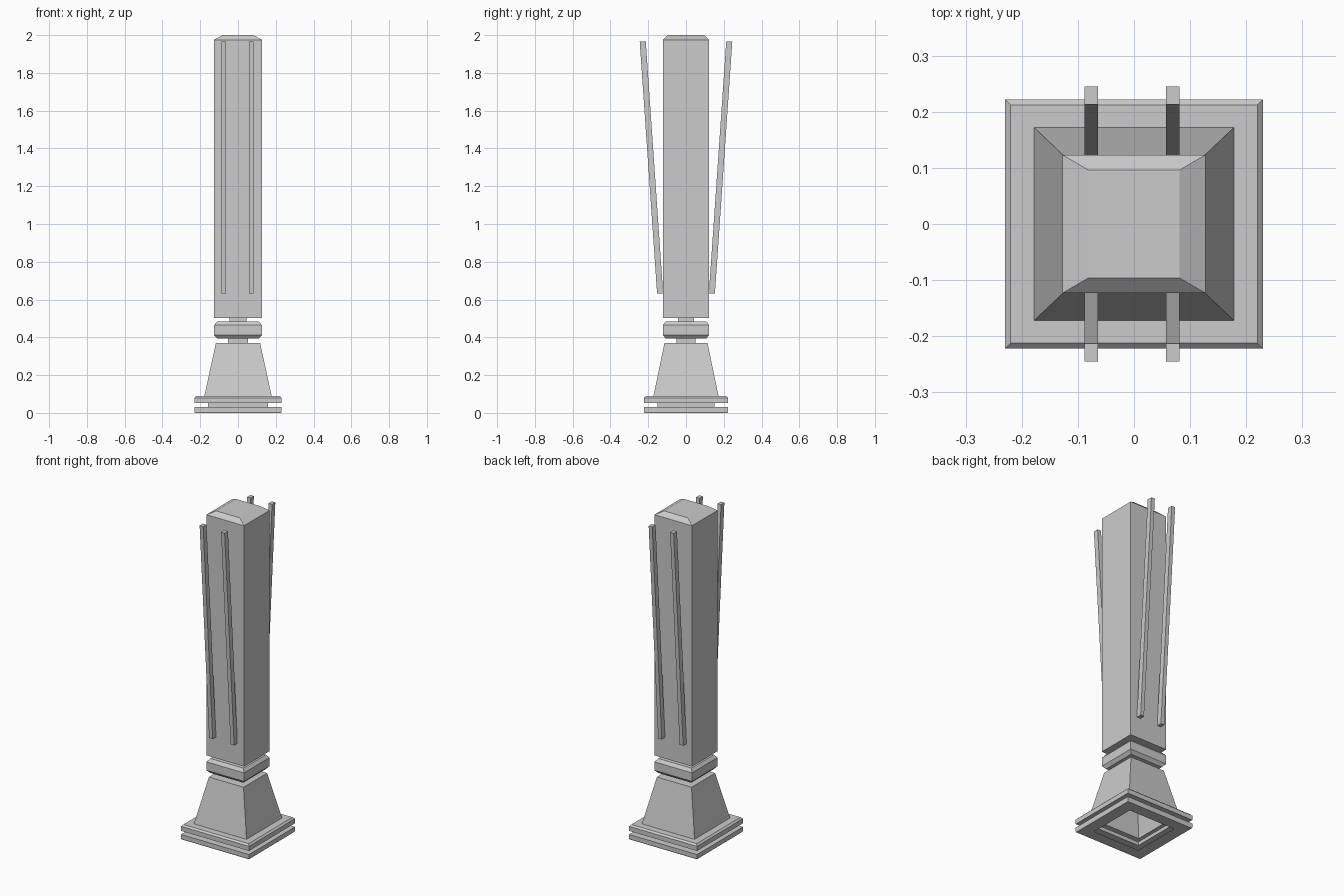
import bpy, bmesh

if "Cube" in bpy.data.objects:
    bpy.data.objects.remove(bpy.data.objects["Cube"])


def finish(name, bm):
    bmesh.ops.recalc_face_normals(bm, faces=bm.faces)
    mesh = bpy.data.meshes.new(name)
    bm.to_mesh(mesh)
    bm.free()
    obj = bpy.data.objects.new(name, mesh)
    bpy.context.collection.objects.link(obj)
    return obj


def loft(name, sections, cap_start=False, cap_end=False):
    """Skin a stack of rectangles given as (x0, x1, y0, y1, z)."""
    bm = bmesh.new()
    rings = [[bm.verts.new(p) for p in
              ((x0, y0, z), (x1, y0, z), (x1, y1, z), (x0, y1, z))]
             for x0, x1, y0, y1, z in sections]
    for a, b in zip(rings, rings[1:]):
        for i in range(4):
            j = (i + 1) % 4
            bm.faces.new((a[i], a[j], b[j], b[i]))
    if cap_start:
        bm.faces.new(rings[0][::-1])
    if cap_end:
        bm.faces.new(rings[-1])
    return finish(name, bm)


# Pillar shell, open underneath: half width, half depth, height
profile = [
    # stepped foot
    (0.158, 0.152, 0.0), (0.228, 0.22, 0.0), (0.23, 0.222, 0.006),
    (0.23, 0.222, 0.03), (0.158, 0.152, 0.03), (0.158, 0.152, 0.052),
    (0.23, 0.222, 0.052), (0.23, 0.222, 0.08), (0.22, 0.212, 0.09),
    # tapered pedestal
    (0.178, 0.172, 0.09), (0.117, 0.114, 0.37),
    # collar between two necks
    (0.053, 0.049, 0.37), (0.053, 0.049, 0.393), (0.110, 0.106, 0.393),
    (0.127, 0.123, 0.412), (0.127, 0.123, 0.464), (0.112, 0.108, 0.483),
    (0.045, 0.043, 0.483), (0.045, 0.043, 0.503),
    # column with chamfered cap
    (0.127, 0.123, 0.503), (0.127, 0.123, 1.975), (0.081, 0.096, 2.0),
]
loft("pillar", [(-w, w, -d, d, z) for w, d, z in profile], cap_end=True)

# Leaning rods, two on the front and two on the back
for side, sign in (("front", -1), ("back", 1)):
    for hand, x in (("left", -0.076), ("right", 0.069)):
        loft(f"{side}_{hand}_rod",
             [(x - 0.012, x + 0.012, sign * a, sign * b, z)
              for a, b, z in ((0.121, 0.153, 0.631), (0.213, 0.245, 1.965))],
             cap_start=True, cap_end=True)
